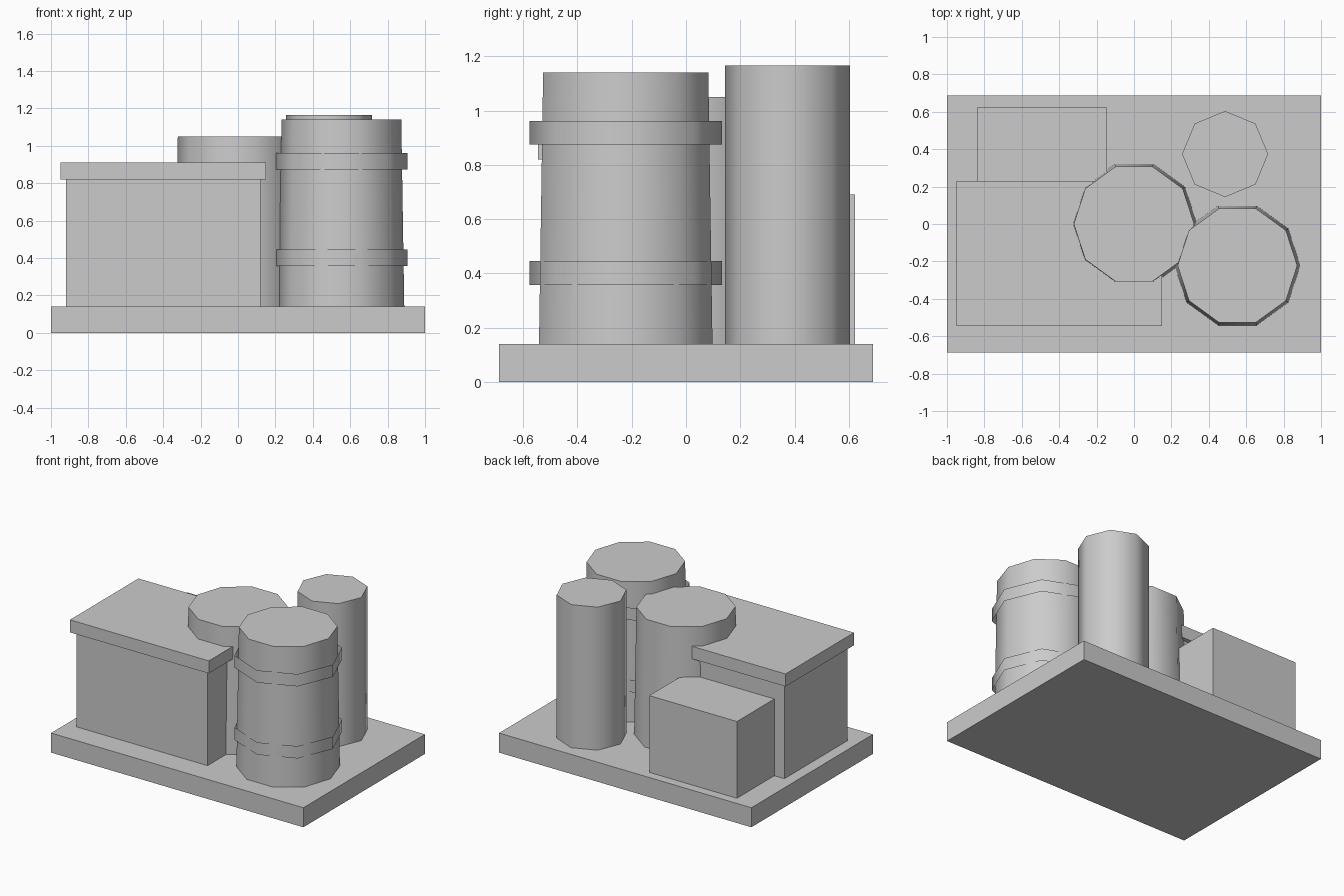
import bpy
import math

cube = bpy.data.objects.get("Cube")
if cube:
    bpy.data.objects.remove(cube, do_unlink=True)

GREY = (0.6, 0.6, 0.6, 1.0)
grey = bpy.data.materials.new("plain_grey")
grey.use_nodes = True
grey.diffuse_color = GREY
grey.node_tree.nodes["Principled BSDF"].inputs["Base Color"].default_value = GREY

SLAB_TOP = 0.14


def finish(name):
    obj = bpy.context.object
    obj.name = name
    obj.data.materials.append(grey)
    return obj


def box(name, x, y, z):
    """Box from (min, max) ranges on each axis."""
    spans = (x, y, z)
    bpy.ops.mesh.primitive_cube_add(size=1, location=[(a + b) / 2 for a, b in spans])
    obj = finish(name)
    obj.scale = [b - a for a, b in spans]
    bpy.ops.object.transform_apply(location=False, rotation=False, scale=True)
    return obj


def drum(name, sides, centre, z, r_low, r_top, cap='NGON'):
    """Upright, smooth-sided drum with one corner on the x axis."""
    low, top = z
    bpy.ops.mesh.primitive_cone_add(
        vertices=sides, radius1=r_low, radius2=r_top, depth=top - low,
        end_fill_type=cap, location=(*centre, (low + top) / 2),
        rotation=(0, 0, math.pi / 2))
    obj = finish(name)
    bpy.ops.object.shade_smooth_by_angle(angle=math.radians(50))
    return obj


# Ground slab
box("base_slab", (-1, 1), (-0.688, 0.688), (0, SLAB_TOP))

# Main building with overhanging flat roof, and the lower annex behind it
box("main_building", (-0.92, 0.12), (-0.515, 0.2), (SLAB_TOP, 0.82))
box("flat_roof", (-0.95, 0.15), (-0.545, 0.23), (0.82, 0.91))
box("rear_annex", (-0.84, -0.145), (0.2, 0.623), (SLAB_TOP, 0.69))

# Two slightly tapered tanks
front_centre = (0.553, -0.222)
drum("middle_tank", 10, (0, 0), (SLAB_TOP, 1.05), 0.337, 0.322)
drum("front_tank", 10, front_centre, (SLAB_TOP, 1.14), 0.336, 0.32)

# Thin open hoops around the front tank
for name, z in (("lower_hoop", (0.358, 0.446)), ("upper_hoop", (0.874, 0.962))):
    drum(name, 8, front_centre, z, 0.354, 0.354, cap='NOTHING')

# Tall straight silo
drum("tall_silo", 8, (0.487, 0.374), (SLAB_TOP, 1.165), 0.23, 0.23)
